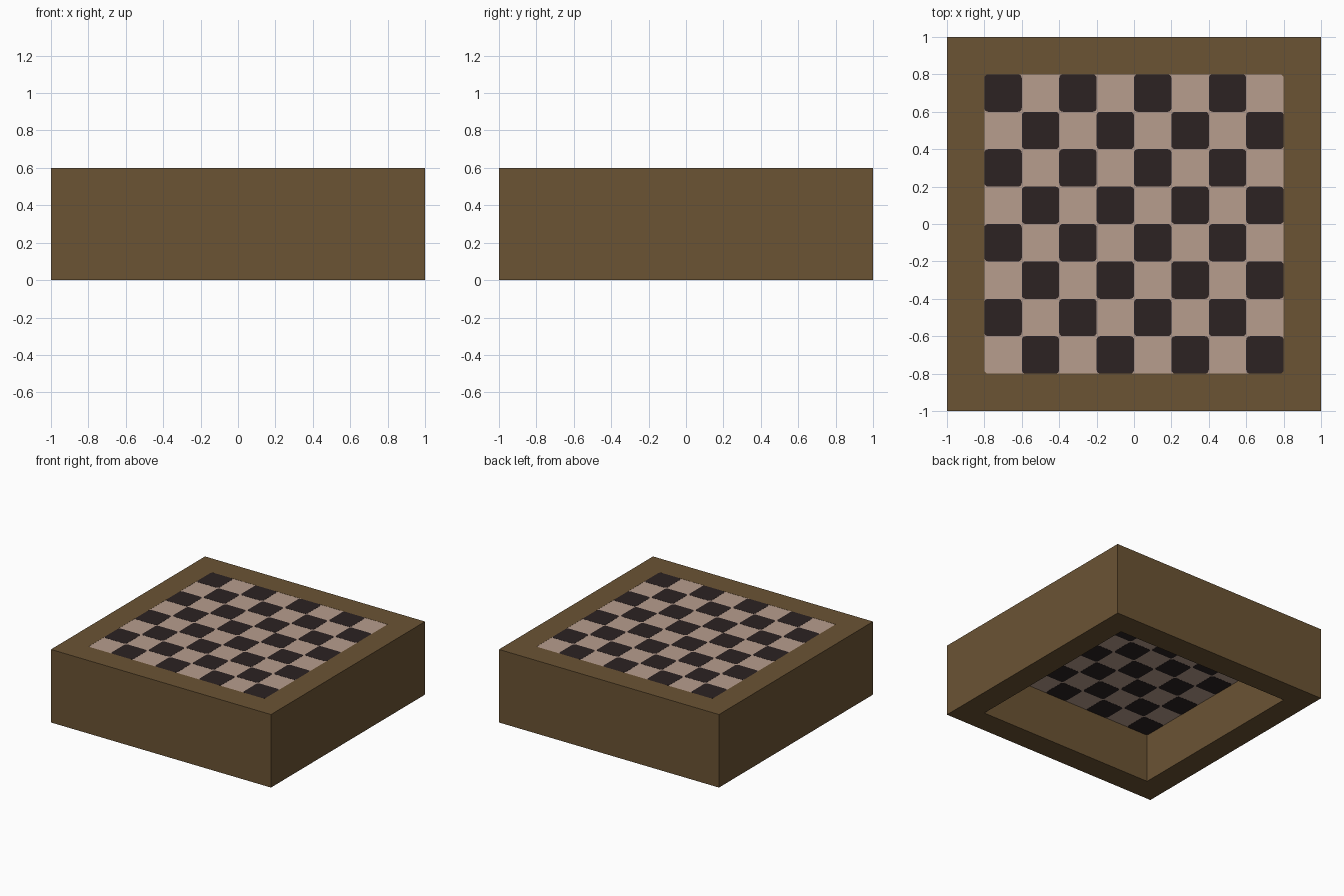
import bpy
import bmesh
from math import cos, sin, pi

old = bpy.data.objects.get("Cube")
if old:
    bpy.data.objects.remove(old, do_unlink=True)


def material(name, rgb):
    m = bpy.data.materials.new(name)
    m.use_nodes = True
    m.diffuse_color = (*rgb, 1)
    bsdf = m.node_tree.nodes["Principled BSDF"]
    bsdf.inputs["Base Color"].default_value = (*rgb, 1)
    bsdf.inputs["Roughness"].default_value = 0.8
    return m


brown = material("brown wood", (0.147, 0.087, 0.034))
pale = material("pale tile", (0.474, 0.337, 0.270))
dark = material("dark tile", (0.025, 0.016, 0.016))


def outline(cx, cy, half, radius=0, steps=4):
    """Square outline, anticlockwise, with optional rounded corners."""
    points = []
    for k in range(4):
        mid = pi / 4 + k * pi / 2
        sx = 1 if cos(mid) > 0 else -1
        sy = 1 if sin(mid) > 0 else -1
        ox, oy = cx + sx * (half - radius), cy + sy * (half - radius)
        if not radius:
            points.append((ox, oy))
            continue
        for s in range(steps + 1):
            a = k * pi / 2 + s / steps * pi / 2
            points.append((ox + radius * cos(a), oy + radius * sin(a)))
    return points


def finish(name, bm, mat):
    bmesh.ops.recalc_face_normals(bm, faces=bm.faces)
    mesh = bpy.data.meshes.new(name)
    bm.to_mesh(mesh)
    bm.free()
    mesh.materials.append(mat)
    obj = bpy.data.objects.new(name, mesh)
    bpy.context.collection.objects.link(obj)
    return obj


def bridge(bm, a, b):
    for i in range(len(a)):
        j = (i + 1) % len(a)
        bm.faces.new((a[i], a[j], b[j], b[i]))


def loop(bm, points, z):
    return [bm.verts.new((x, y, z)) for x, y in points]


def prism(bm, points, z0, z1):
    low, high = loop(bm, points, z0), loop(bm, points, z1)
    bridge(bm, low, high)
    bm.faces.new(low[::-1])
    bm.faces.new(high)


HEIGHT, UNDER, HALF, TILE, STEP, ROUND = 0.6, 0.4, 0.8, 0.2, 0.001, 0.02

# Open square frame
bm = bmesh.new()
rings = [loop(bm, outline(0, 0, half), z)
         for half, z in ((1, 0), (1, HEIGHT), (HALF, HEIGHT), (HALF, 0))]
for k in range(4):
    bridge(bm, rings[k], rings[(k + 1) % 4])
finish("frame", bm, brown)

# Board panel filling the top of the frame
bm = bmesh.new()
prism(bm, outline(0, 0, HALF), UNDER + 2 * STEP, HEIGHT - 2 * STEP)
finish("board_core", bm, brown)

# Pale sheet and dark squares on both sides; the underside swaps the pattern
for side, z, inward, parity in (("top", HEIGHT, -STEP, 1),
                                ("underside", UNDER, STEP, 0)):
    bm = bmesh.new()
    prism(bm, outline(0, 0, HALF, ROUND), *sorted((z + inward, z + 2 * inward)))
    finish("pale_squares_" + side, bm, pale)

    bm = bmesh.new()
    for i in range(8):
        for j in range(8):
            if (i + j) % 2 == parity:
                cx, cy = (i - 3.5) * TILE, (j - 3.5) * TILE
                prism(bm, outline(cx, cy, TILE / 2, ROUND),
                      *sorted((z, z + inward)))
    finish("dark_squares_" + side, bm, dark)
